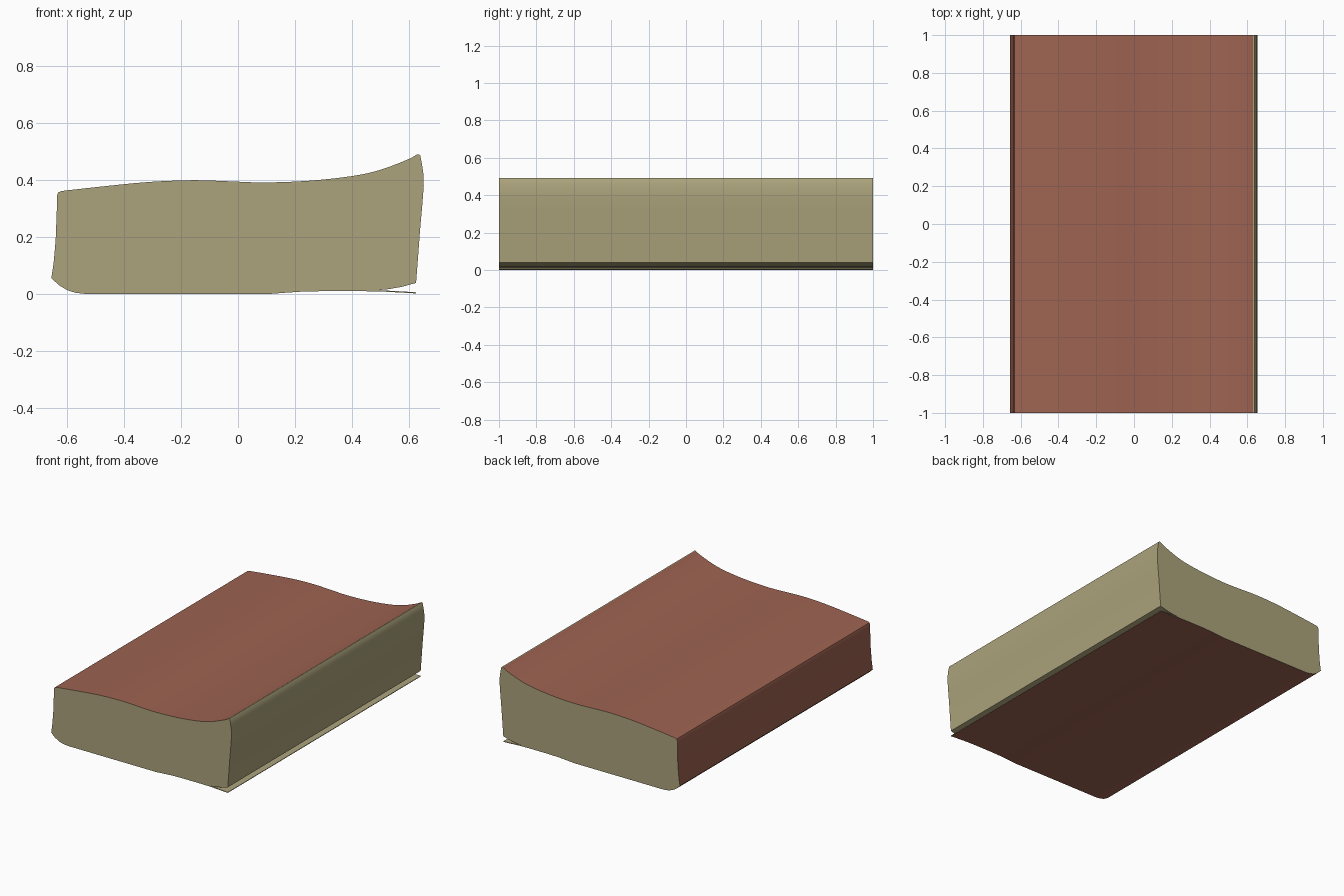
import bpy, bmesh
from mathutils import Vector

if "Cube" in bpy.data.objects:
    bpy.data.objects.remove(bpy.data.objects["Cube"])


def material(name, rgb):
    m = bpy.data.materials.new(name)
    m.diffuse_color = (*rgb, 1)
    m.use_nodes = True
    m.node_tree.nodes["Principled BSDF"].inputs["Base Color"].default_value = m.diffuse_color
    return m


def smooth_curve(pts, steps):
    """Catmull-Rom curve through the given points."""
    p = [Vector(q) for q in pts]
    p = [p[0] * 2 - p[1]] + p + [p[-1] * 2 - p[-2]]
    out = []
    for a, b, c, d in zip(p, p[1:], p[2:], p[3:]):
        for k in range(steps):
            t = k / steps
            out.append(0.5 * (2 * b + (c - a) * t + (2 * a - 5 * b + 4 * c - d) * t * t
                              + (3 * b - a - 3 * c + d) * t ** 3))
    return out + [p[-2]]


# Cover outline: wavy top, spine, then underside to the loose lower lip
top = smooth_curve([(.63, .491), (.595, .472), (.496, .435), (.398, .414), (.25, .398),
                    (.093, .392), (-.03, .396), (-.153, .4), (-.31, .394),
                    (-.486, .377), (-.62, .362)], 3)
spine = [(-.632, .357), (-.637, .344), (-.637, .295), (-.641, .19), (-.648, .11), (-.656, .056)]
under = [(-.63, .031), (-.60, .013), (-.57, .004), (-.535, 0), (-.2, 0), (.11, 0),
         (.16, .004), (.22, .008), (.3, .01), (.42, .01), (.5, .009), (.626, .002)]

# Page outline: inside of the lip, curled lower edge, bowed fore edge
lip = [(.626, .006), (.56, .010), (.49, .0135)]
fore_edge = [(.53, .017), (.58, .026), (.626, .039), (.633, .13), (.64, .225), (.648, .315),
             (.653, .38), (.652, .42), (.647, .455), (.641, .486), (.637, .491)]

cover = [tuple(p) for p in top] + spine + under
outline = cover + lip + fore_edge
n = len(outline)

bm = bmesh.new()
front = [bm.verts.new((x, -1, z)) for x, z in outline]
back = [bm.verts.new((x, 1, z)) for x, z in outline]

# Walls along the length: cover colour first, page colour for the rest
for i in range(n):
    j = (i + 1) % n
    f = bm.faces.new((front[i], front[j], back[j], back[i]))
    f.material_index = 0 if i < len(cover) - 1 else 1

# Page ends
ends = [bm.faces.new(front[::-1]), bm.faces.new(back)]
for f in ends:
    f.material_index = 1
bmesh.ops.recalc_face_normals(bm, faces=bm.faces[:])
bmesh.ops.triangulate(bm, faces=ends, ngon_method='EAR_CLIP')

mesh = bpy.data.meshes.new("closed_book")
bm.to_mesh(mesh)
bm.free()
book = bpy.data.objects.new("closed_book", mesh)
bpy.context.collection.objects.link(book)
mesh.materials.append(material("red brown cover", (.34, .125, .084)))
mesh.materials.append(material("tan paper", (.41, .365, .2)))

bpy.context.view_layer.objects.active = book
book.select_set(True)
bpy.ops.object.shade_smooth_by_angle(angle=0.5)
